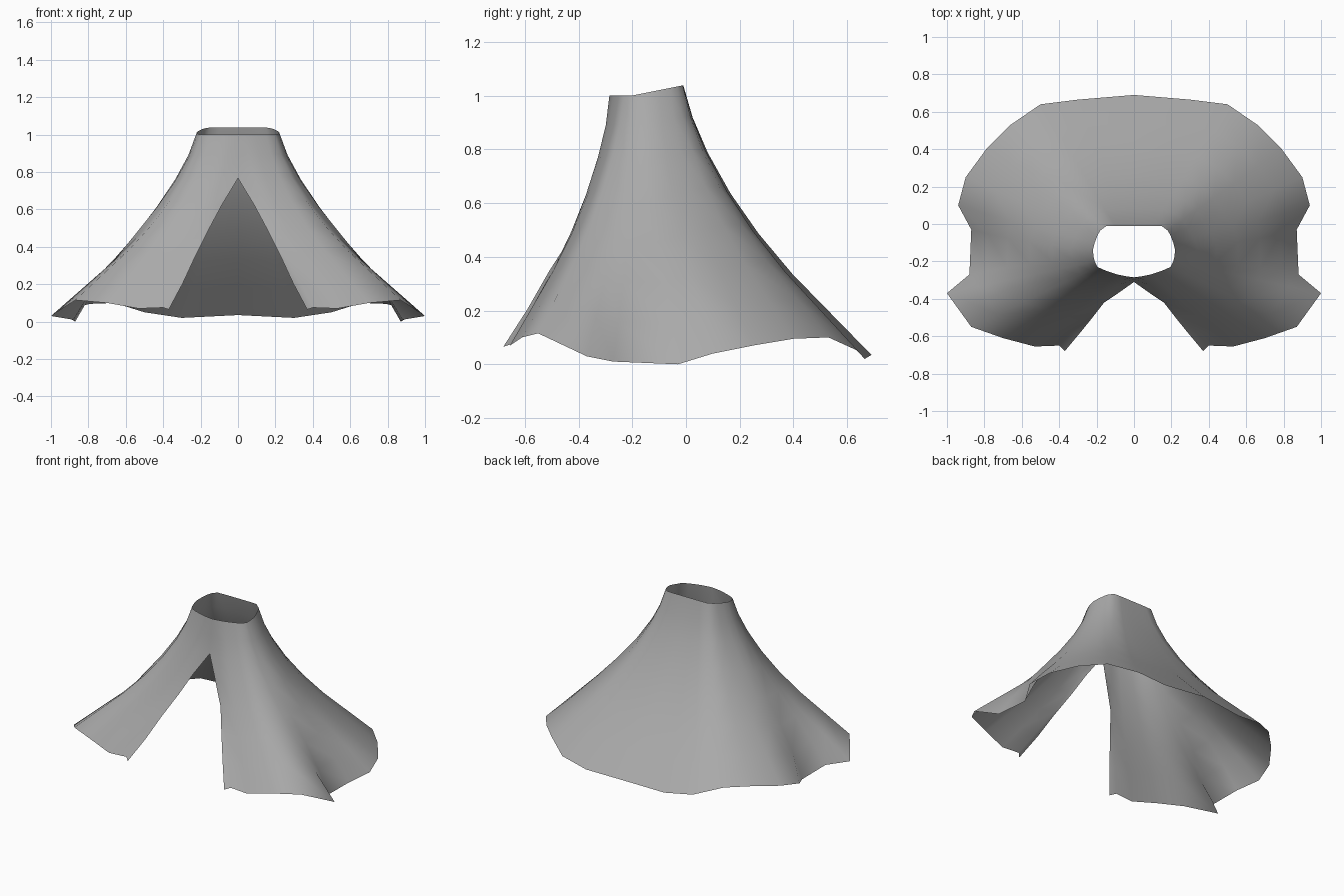
import bpy
import bmesh
import math

default_cube = bpy.data.objects.get("Cube")
if default_cube:
    bpy.data.objects.remove(default_cube, do_unlink=True)

# Single plain cloth colour
cloth_grey = bpy.data.materials.new("cloth_grey")
cloth_grey.use_nodes = True
colour = (0.4, 0.4, 0.4, 1)
cloth_grey.diffuse_color = colour
shader = cloth_grey.node_tree.nodes["Principled BSDF"]
shader.inputs["Base Color"].default_value = colour
shader.inputs["Roughness"].default_value = 0.8

# Shared flare: how far each row has dropped, and how far it has spread
DROP = (0, .12, .25, .4, .55, .7, .85, 1)
SPREAD = (0, .05, .13, .25, .4, .58, .79, 1)

# Front edge: closed seam at the top, parting into the doorway below
SEAM_X = (0, 0, 0, .085, .16, .23, .295, .37)
SEAM_Y = (-.285, -.295, -.31, -.37, -.42, -.51, -.59, -.68)

# Pleats from front to back: rim x, y; hem x, y, z; bulge above a tucked hem
PLEATS = (
    (.04, -.28, .4, -.65, .075, 0),
    (.09, -.27, .53, -.655, .07, 0),
    (.15, -.25, .7, -.61, .1, 0),
    (.195, -.23, .87, -.55, .115, 0),
    (.21, -.2, 1, -.37, .03, 0),
    (.215, -.18, .88, -.27, .01, .08),
    (.22, -.14, .87, -.03, 0, .08),
    (.21, -.1, .94, .1, .04, .03),
    (.195, -.06, .9, .25, .07, 0),
    (.18, -.035, .79, .4, .095, 0),
    (.15, -.012, .66, .53, .1, 0),
    (.1, -.01, .5, .64, .05, 0),
    (.05, -.01, .3, .665, .02, 0),
    (0, -.01, 0, .69, .035, 0),
)


def mix(start, end, amount):
    return start + (end - start) * amount


def rim_height(y):
    """The rim is level in front and rises toward the back."""
    return 1 + max(0, y + .2) * .2


def pleat_points(rim_x, rim_y, hem_x, hem_y, hem_z, bulge):
    for drop, spread in zip(DROP, SPREAD):
        yield (mix(rim_x, hem_x, spread) + bulge * math.sin(math.pi * spread),
               mix(rim_y, hem_y, spread),
               mix(rim_height(rim_y), hem_z, drop))


# Loft one half of the cloth from the doorway edge round to the back
bm = bmesh.new()
seam = [(x, y, mix(1, .065, drop)) for x, y, drop in zip(SEAM_X, SEAM_Y, DROP)]
columns = [seam] + [list(pleat_points(*pleat)) for pleat in PLEATS]
grid = [[bm.verts.new(point) for point in column] for column in columns]
for left, right in zip(grid, grid[1:]):
    for row in range(len(DROP) - 1):
        face = bm.faces.new((left[row], left[row + 1], right[row + 1], right[row]))
        face.smooth = True

mesh = bpy.data.meshes.new("cloth_cover")
bm.to_mesh(mesh)
bm.free()
mesh.materials.append(cloth_grey)
cloth_cover = bpy.data.objects.new("cloth_cover", mesh)
bpy.context.collection.objects.link(cloth_cover)

# Mirror the half and weld it along the centre seam
mirror = cloth_cover.modifiers.new("mirror", 'MIRROR')
mirror.use_axis[0] = True
mirror.merge_threshold = .001
